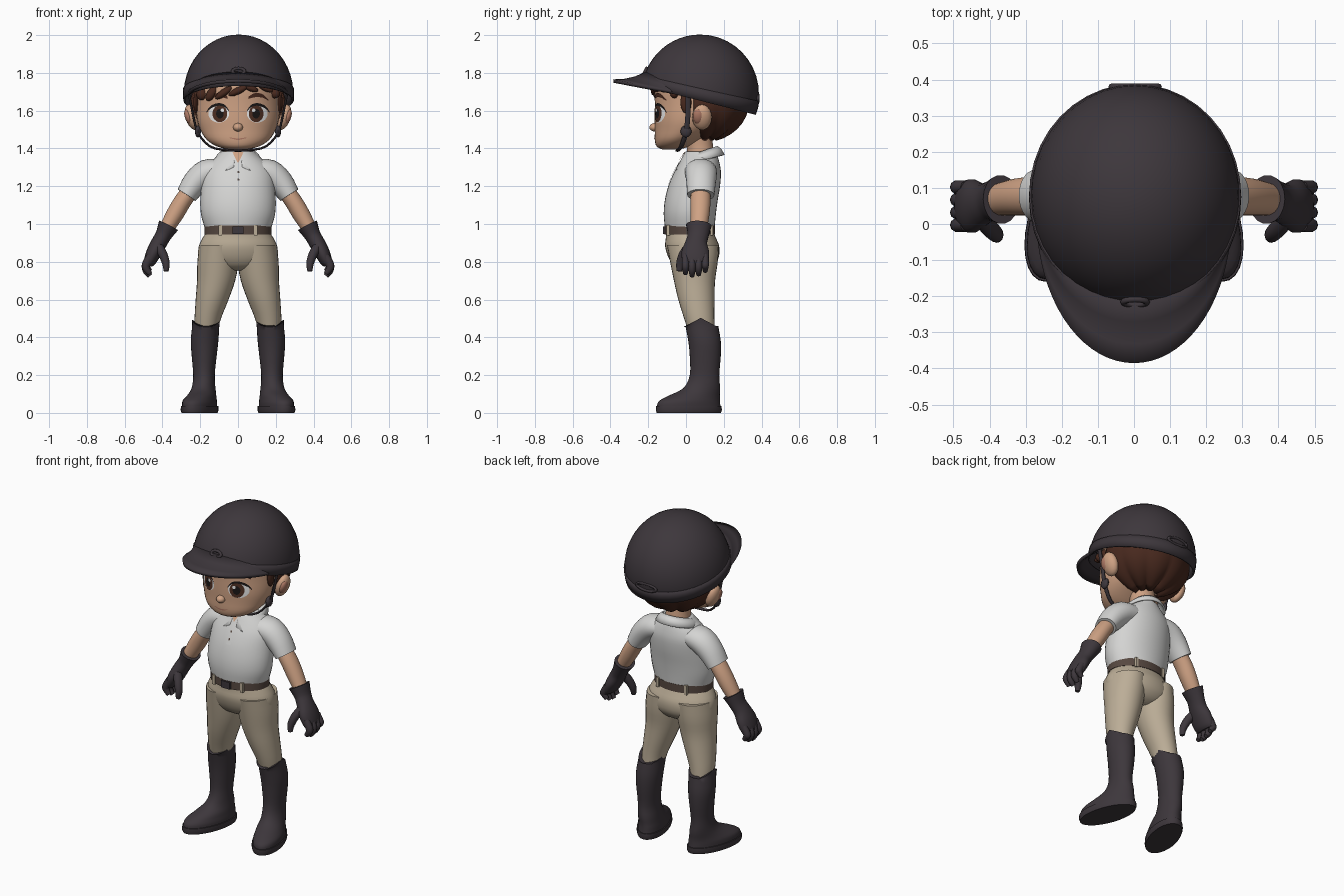
import bpy, bmesh
from math import sin, cos, pi, radians, sqrt, asin
from mathutils import Vector, Matrix
from mathutils.bvhtree import BVHTree

if "Cube" in bpy.data.objects:
    bpy.data.objects.remove(bpy.data.objects["Cube"])


def material(name, rgb):
    m = bpy.data.materials.new(name)
    m.diffuse_color = (*rgb, 1)
    m.use_nodes = True
    m.node_tree.nodes["Principled BSDF"].inputs["Base Color"].default_value = m.diffuse_color
    return m


DARK = material("dark charcoal", (.047, .038, .045))
SHIRT = material("off white cloth", (.66, .66, .65))
SKIN = material("warm skin", (.62, .36, .23))
BEIGE = material("beige cloth", (.50, .42, .31))
LEATHER = material("brown leather", (.095, .065, .052))
HAIR = material("dark brown hair", (.065, .022, .013))
IRIS = material("brown iris", (.075, .028, .016))
WHITE = material("eye white", (.8, .8, .8))
BLACK = material("black", (.01, .008, .008))
LIP = material("lip", (.42, .19, .13))


def finish(name, bm, mat, mirror=False, thick=0, angle=50):
    bmesh.ops.remove_doubles(bm, verts=bm.verts, dist=1e-5)
    bmesh.ops.recalc_face_normals(bm, faces=bm.faces)
    me = bpy.data.meshes.new(name)
    bm.to_mesh(me)
    bm.free()
    me.materials.append(mat)
    me.polygons.foreach_set("use_smooth", [True] * len(me.polygons))
    me.set_sharp_from_angle(angle=radians(angle))
    ob = bpy.data.objects.new(name, me)
    bpy.context.collection.objects.link(ob)
    if thick:
        s = ob.modifiers.new("thickness", "SOLIDIFY")
        s.thickness, s.offset = thick, 0
    if mirror:
        ob.modifiers.new("mirror", "MIRROR")
    return ob


def grid(name, rows, mat, closed=False, caps=False, **kw):
    """Surface through rows of points."""
    bm = bmesh.new()
    vs = [[bm.verts.new(p) for p in r] for r in rows]
    n = len(vs[0])
    for r, s in zip(vs, vs[1:]):
        for i in range(n if closed else n - 1):
            j = (i + 1) % n
            bm.faces.new((r[i], r[j], s[j], s[i]))
    if caps:
        bm.faces.new(vs[0])
        bm.faces.new(vs[-1])
    return finish(name, bm, mat, **kw)


def smooth_path(keys, steps):
    """Catmull-Rom interpolation of section values."""
    k = [Vector(s) for s in keys]
    out = []
    for i in range(len(k) - 1):
        a, b, c, d = k[max(i - 1, 0)], k[i], k[i + 1], k[min(i + 2, len(k) - 1)]
        for s in range(steps):
            t = s / steps
            out.append(.5 * (2 * b + (c - a) * t + (2 * a - 5 * b + 4 * c - d) * t * t
                             + (3 * b - a - 3 * c + d) * t ** 3))
    return out + [k[-1]]


def loft(name, keys, mat, n=28, steps=3, oriented=False, warp=None, **kw):
    """Oval sections (x, y, z, rx, ry), level or square to the path."""
    secs = smooth_path(keys, steps)
    rows = []
    for i, s in enumerate(secs):
        c, u, v = Vector(s[:3]), Vector((1, 0, 0)), Vector((0, 1, 0))
        if oriented:
            t = Vector(secs[min(i + 1, len(secs) - 1)][:3]) - Vector(secs[max(i - 1, 0)][:3])
            t.normalize()
            v = (v - t * v.dot(t)).normalized()
            u = v.cross(t)
        ring = [c + u * s[3] * cos(2 * pi * j / n) + v * s[4] * sin(2 * pi * j / n) for j in range(n)]
        rows.append([warp(p) for p in ring] if warp else ring)
    return grid(name, rows, mat, closed=True, caps=True, **kw)


def blob(name, c, r, mat, rot=(0, "Y"), seg=20, **kw):
    bm = bmesh.new()
    m = Matrix.Translation(c) @ Matrix.Rotation(radians(rot[0]), 4, rot[1]) @ Matrix.Diagonal((*r, 1))
    bmesh.ops.create_uvsphere(bm, u_segments=seg, v_segments=seg // 2, radius=1, matrix=m)
    return finish(name, bm, mat, **kw)


def box(name, c, size, mat, **kw):
    bm = bmesh.new()
    bmesh.ops.create_cube(bm, size=1, matrix=Matrix.Translation(c) @ Matrix.Diagonal((*size, 1)))
    return finish(name, bm, mat, **kw)


def decal(name, target, rows, mat, lift, closed=False, **kw):
    """Thin plate laid on the front of a target from rows of (x, z)."""
    bm = bmesh.new()
    bm.from_mesh(target.data)
    tree = BVHTree.FromBMesh(bm)
    bm.free()

    def drop(x, z):
        hit = tree.ray_cast(Vector((x, -2, z)), Vector((0, 1, 0)))[0]
        return (x, (hit.y if hit else 0) - lift, z)
    return grid(name, [[drop(*p) for p in r] for r in rows], mat, closed=closed, **kw)


def oval(cx, cz, rx, rz, n=24):
    return [[(cx + rx * k / 4 * cos(2 * pi * j / n), cz + rz * k / 4 * sin(2 * pi * j / n))
             for j in range(n)] for k in range(5)]


def stroke(pts):
    return [[(x, z + s * w) for x, z, w in smooth_path(pts, 4)] for s in (-1, 0, 1)]


# Head, ears, nose and neck
head = loft("head", [(0, -.08, 1.395, .05, .045), (0, -.07, 1.41, .11, .085), (0, -.045, 1.445, .165, .12),
                     (0, -.002, 1.50, .20, .163), (0, .02, 1.56, .218, .186), (0, .05, 1.64, .225, .215),
                     (0, .07, 1.72, .225, .235), (0, .07, 1.80, .19, .21), (0, .07, 1.86, .10, .11)], SKIN, n=36)
blob("ear", (.243, .085, 1.565), (.035, .052, .07), SKIN, rot=(18, "Y"), mirror=True)
blob("ear_hollow", (.262, .066, 1.568), (.02, .03, .042), LIP, rot=(18, "Y"), mirror=True)
blob("nose", (0, -.166, 1.512), (.026, .028, .022), SKIN)
loft("neck", [(0, .08, 1.33, .08, .075), (0, .075, 1.40, .07, .07), (0, .06, 1.48, .075, .075)], SKIN)

# Face plates
decal("eye_white", head, oval(.102, 1.584, .055, .047), WHITE, .003, True, mirror=True)
decal("iris", head, oval(.096, 1.584, .039, .045), IRIS, .005, True, mirror=True)
decal("pupil", head, oval(.096, 1.584, .02, .026), BLACK, .0065, True, mirror=True)
decal("eye_glint", head, oval(.083, 1.602, .009, .010), WHITE, .008, True, mirror=True)
decal("upper_lash", head, stroke([(.047, 1.598, .003), (.07, 1.625, .006), (.105, 1.633, .007),
                                  (.145, 1.618, .007), (.168, 1.59, .003)]), BLACK, .007, mirror=True)
decal("eyebrow", head, stroke([(.055, 1.668, .006), (.09, 1.682, .011), (.13, 1.678, .009),
                               (.162, 1.655, .003)]), HAIR, .007, mirror=True)
decal("mouth", head, stroke([(-.045, 1.457, .002), (0, 1.449, .004), (.045, 1.457, .002)]), LIP, .004)

# Hair: back shell with wavy clumps, fringe and side locks
rows = []
for k in range(10):
    ph = radians(22 - 97 * k / 9)
    row = []
    for j in range(61):
        a = radians(-105 + 210 * j / 60)
        f = 1 + .05 * k / 9 * abs(sin(5 * a))
        drop = -.016 * abs(sin(5 * a)) * k / 9
        row.append((.245 * f * cos(ph) * sin(a), .10 + .228 * f * cos(ph) * cos(a), 1.645 + .19 * sin(ph) + drop))
    rows.append(row)
grid("back_hair", rows, HAIR, thick=.01)
for i, (x, z, w, h, tilt) in enumerate([(-.19, 1.685, .03, .045, -10), (-.14, 1.69, .045, .035, 35),
                                        (-.075, 1.695, .055, .028, 55), (0, 1.705, .055, .027, 65),
                                        (.065, 1.72, .045, .024, 110), (.14, 1.722, .05, .024, 115),
                                        (.195, 1.69, .025, .04, 10)]):
    y = .06 - .225 * sqrt(max(0, 1 - (x / .232) ** 2))
    blob(f"fringe_lock_{i + 1}", (x, y, z), (h * .7, .022, w), HAIR, rot=(tilt, "Y"), seg=12)
blob("side_lock", (.222, .0, 1.645), (.014, .03, .06), HAIR, seg=12, mirror=True)


# Riding helmet: dome with a slanted rim, band, peak and badges
def dome(a, t, k=1.0):
    ph = 0
    for _ in range(4):
        ph = asin((-.029 + .077 * cos(ph) * cos(a)) / .31)
    ph += (pi / 2 - ph) * t
    return (.003 + .287 * k * cos(ph) * sin(a), .075 - .308 * k * cos(ph) * cos(a), 1.69 + .31 * k * sin(ph))


ring = [2 * pi * j / 40 for j in range(40)]
grid("helmet_shell", [[dome(a, k / 12) for a in ring] for k in range(13)], DARK, closed=True, thick=.006)
grid("helmet_rim_band", [[dome(a, t, 1.008) for a in ring] for t in (-.015, .05, .11)],
     DARK, closed=True, thick=.01)
rows = []
for s in (0, .35, .7, 1):
    row = []
    for j in range(33):
        a = radians(-84 + 168 * j / 32)
        side = 1 - cos(a)
        inner = Vector((.262 * sin(a), .075 - .28 * cos(a), 1.80 - .09 * side))
        outer = Vector((.262 * sin(a), -.385 * cos(a), 1.757 - .075 * side))
        p = inner.lerp(outer, s)
        p.z -= .014 * sin(pi * s)
        row.append(p)
    rows.append(row)
grid("helmet_peak", rows, DARK, thick=.018)


def badge(name, c, rx, rz, tilt):
    m = Matrix.Translation(c) @ Matrix.Rotation(radians(tilt), 4, "X")
    rows = [[m @ Vector(((rx + .009 * cos(q)) * cos(p), .009 * sin(q), (rz + .009 * cos(q)) * sin(p)))
             for q in [2 * pi * k / 8 for k in range(8)]] for p in [2 * pi * k / 20 for k in range(21)]]
    grid(name, rows, DARK, closed=True)


badge("front_vent", (.003, -.216, 1.808), .032, .018, -25)
badge("rear_buckle", (.003, .38, 1.665), .065, .02, 0)

# Chin strap
loft("chin_strap", [(.262, .01, 1.70, .006, .014), (.238, .01, 1.58, .006, .014), (.213, .0, 1.485, .006, .014),
                    (.15, -.025, 1.412, .006, .012), (.07, -.04, 1.392, .006, .012), (0, -.045, 1.388, .006, .012)],
     DARK, n=10, oriented=True, mirror=True)
blob("strap_buckle", (.212, .0, 1.49), (.016, .03, .032), DARK, seg=12, mirror=True)

# Polo shirt
shirt = loft("shirt_body", [(0, .02, .985, .178, .132), (0, .02, 1.05, .196, .138), (0, .027, 1.12, .2, .14),
                            (0, .043, 1.20, .195, .137), (0, .06, 1.27, .187, .125), (0, .07, 1.32, .155, .108),
                            (0, .075, 1.36, .11, .092), (0, .08, 1.385, .085, .08)], SHIRT, n=36)
loft("sleeve", [(.09, .075, 1.285, .06, .085), (.165, .08, 1.27, .072, .085), (.225, .08, 1.22, .068, .078),
                (.272, .078, 1.153, .056, .072)], SHIRT, oriented=True, mirror=True)
top, mid, low = [], [], []
for j in range(49):
    d = 10 + 340 * j / 48
    a = radians(d)
    tip = max(0, 1 - abs(min(d, 360 - d) - 32) / 26)
    z = 1.375 - .03 * cos(a)
    top.append((.084 * sin(a), .078 - .086 * cos(a), z + .005))
    mid.append((.105 * sin(a), .078 - .106 * cos(a), z - .012 - .012 * tip))
    low.append((.122 * sin(a), .078 - (.122 + .025 * tip) * cos(a), z - .04 - .03 * tip))
grid("collar", [top, mid, low], SHIRT, thick=.01)
decal("open_neck", shirt, [[(-.03, 1.382), (0, 1.382), (.03, 1.382)], [(-.017, 1.355), (0, 1.355), (.017, 1.355)],
                           [(-.002, 1.325), (0, 1.325), (.002, 1.325)]], SKIN, .006)
decal("placket", shirt, [[(x, 1.33 - .125 * k / 5) for x in (-.016, 0, .016)] for k in range(6)], SHIRT, .004)
for i, z in enumerate((1.275, 1.235)):
    decal(f"button_{i + 1}", shirt, oval(.002, z, .006, .006, 10), LEATHER, .007, True)

# Arms and gloves
loft("arm", [(.235, .078, 1.20, .044, .05), (.29, .077, 1.125, .046, .053), (.335, .074, 1.05, .046, .05),
             (.385, .066, .965, .037, .042)], SKIN, oriented=True, mirror=True)
loft("glove_hand", [(.368, .068, .992, .056, .068), (.395, .064, .94, .043, .056), (.418, .055, .90, .042, .058),
                    (.445, .05, .85, .04, .074), (.468, .05, .80, .032, .07), (.475, .05, .78, .02, .06)],
     DARK, oriented=True, mirror=True, n=18)
for i in range(4):
    y, d = -.003 + .035 * i, (.012, 0, .006, .024)[i]
    loft(f"glove_finger_{i + 1}", [(.462, y, .83, .022, .019), (.487, y, .785, .022, .02),
                                   (.484, y, .75 + d, .019, .018), (.466, y, .725 + d, .013, .012)],
         DARK, n=10, oriented=True, mirror=True)
loft("glove_thumb", [(.425, .02, .885, .026, .026), (.398, -.012, .84, .024, .026), (.381, -.03, .79, .02, .022),
                     (.381, -.036, .75, .013, .014)], DARK, n=12, oriented=True, mirror=True)

# Belt with buckle and loops
loft("belt", [(0, .02, .945, .178, .134), (0, .02, .992, .178, .134)], LEATHER, n=36, steps=1)
box("belt_buckle", (0, -.116, .967), (.06, .014, .042), DARK)
for i, deg in enumerate((32, 148)):
    a = radians(deg)
    box(f"belt_loop_{i + 1}", (.178 * sin(a), .02 - .134 * cos(a), .967), (.018, .018, .058), BEIGE, mirror=True)

# Breeches
loft("breeches_hips", [(0, .02, .955, .168, .126), (0, .026, .925, .188, .133), (0, .033, .88, .208, .143),
                       (0, .04, .82, .205, .132), (0, .04, .775, .15, .10), (0, .04, .755, .07, .06)], BEIGE, n=36)
loft("breeches_leg", [(.10, .036, .89, .104, .137), (.106, .042, .80, .109, .126), (.116, .045, .70, .101, .109),
                      (.137, .055, .60, .087, .096), (.16, .07, .50, .07, .08), (.168, .082, .43, .06, .07)],
     BEIGE, mirror=True)


# Riding boots: toes turned out, top edge dipping front and back
def boot_shape(p):
    low = min(1, max(0, (.17 - p.z) / .1))
    p.x += (.1 - p.y) * .24 * low
    if p.z > .46:
        p.z -= .045 * (p.z - .46) / .04 * abs(p.y - .078) / .09
    return p


loft("boot", [(.183, .015, .03, .084, .168), (.183, .017, .06, .083, .163), (.182, .042, .09, .074, .137),
              (.181, .083, .13, .063, .098), (.18, .098, .20, .057, .078), (.179, .102, .30, .066, .082),
              (.177, .098, .38, .073, .086), (.171, .084, .46, .072, .087), (.169, .078, .503, .075, .09)],
     DARK, warp=boot_shape, mirror=True)
loft("boot_sole", [(.183, .015, .0, .086, .17), (.183, .015, .014, .091, .175), (.183, .015, .036, .09, .173)],
     DARK, steps=1, warp=boot_shape, mirror=True)
